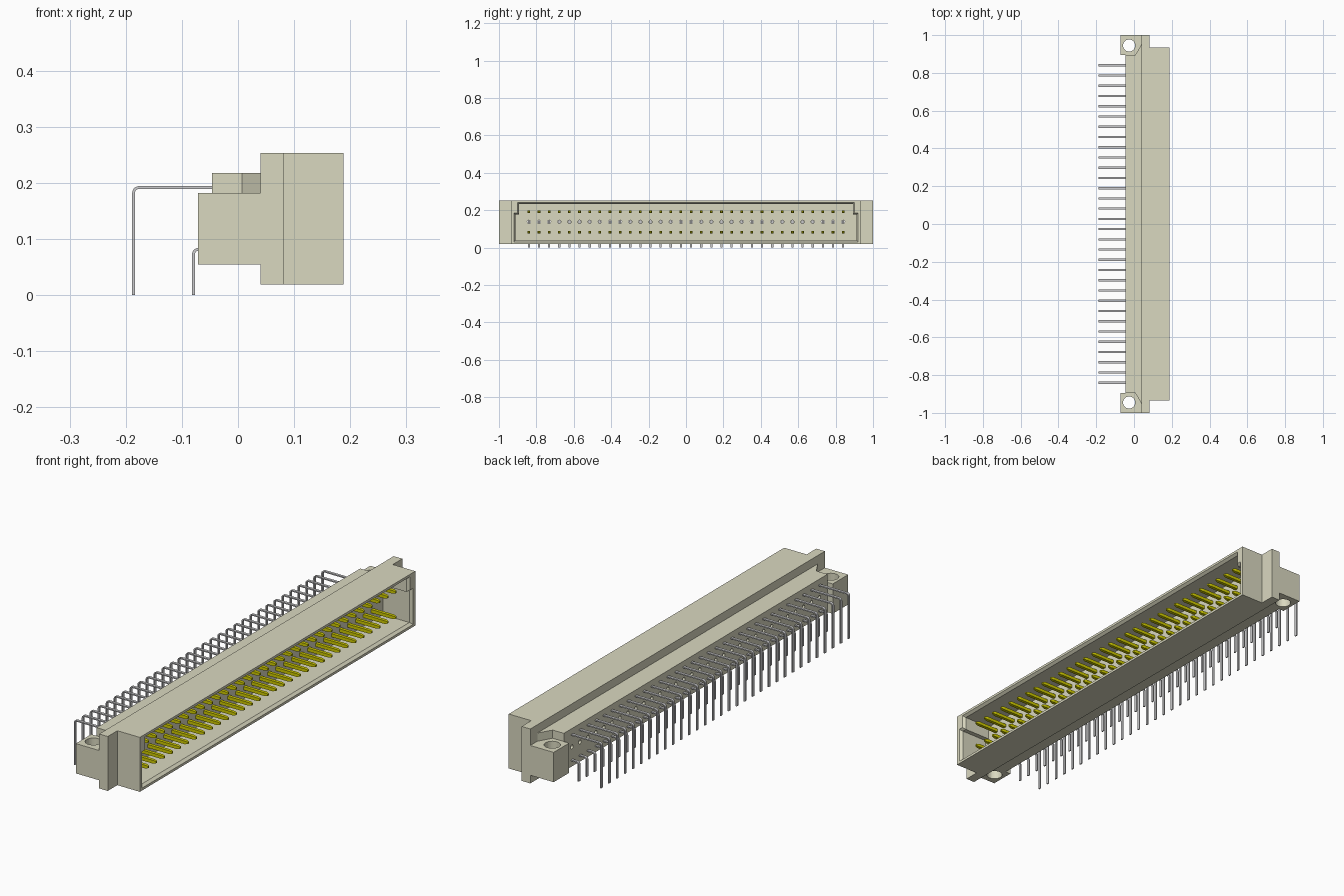
import bpy, bmesh, math
from mathutils import Matrix, Vector

cube = bpy.data.objects.get("Cube")
if cube:
    bpy.data.objects.remove(cube, do_unlink=True)

PINS, PITCH = 32, 0.0542
Y0 = -PITCH * (PINS - 1) / 2


def material(name, color):
    m = bpy.data.materials.new(name)
    m.use_nodes = True
    m.diffuse_color = (*color, 1)
    m.node_tree.nodes["Principled BSDF"].inputs["Base Color"].default_value = (*color, 1)
    return m


BEIGE = material("beige plastic", (0.70, 0.69, 0.53))
GOLD = material("gold contact", (0.62, 0.59, 0.0))
STEEL = material("tinned metal", (0.60, 0.60, 0.61))


def finish(name, bm, mat=None):
    bmesh.ops.recalc_face_normals(bm, faces=bm.faces)
    me = bpy.data.meshes.new(name)
    bm.to_mesh(me)
    bm.free()
    ob = bpy.data.objects.new(name, me)
    bpy.context.collection.objects.link(ob)
    if mat:
        me.materials.append(mat)
    else:
        ob.hide_render = True
        ob.hide_set(True)
    return ob


def loft(name, rings, mat=None):
    """Closed solid through rings with equal point counts."""
    bm = bmesh.new()
    loops = [[bm.verts.new(p) for p in ring] for ring in rings]
    n = len(loops[0])
    for a, b in zip(loops, loops[1:]):
        for i in range(n):
            bm.faces.new((a[i], a[(i + 1) % n], b[(i + 1) % n], b[i]))
    bm.faces.new(loops[0][::-1])
    bm.faces.new(loops[-1])
    return finish(name, bm, mat)


def plan_prism(name, pts, z0, z1):
    return loft(name, [[(x, y, z) for x, y in pts] for z in (z0, z1)], BEIGE)


def mirror_plan(half):
    return half + [(x, -y) for x, y in reversed(half)]


def cylinders(name, centres, radius, axis, segs):
    bm = bmesh.new()
    rot = Matrix.Rotation(math.pi / 2, 4, 'Y') if axis == 'X' else Matrix()
    for c in centres:
        bmesh.ops.create_cone(bm, cap_ends=True, segments=segs, radius1=radius, radius2=radius,
                              depth=0.3, matrix=Matrix.Translation(Vector(c)) @ rot)
    return finish(name, bm)


def cut(ob, cutter):
    mod = ob.modifiers.new("cut", 'BOOLEAN')
    mod.operation = 'DIFFERENCE'
    mod.solver = 'EXACT'
    mod.object = cutter


def repeat(ob):
    mod = ob.modifiers.new("row", 'ARRAY')
    mod.count = PINS
    mod.use_relative_offset = False
    mod.use_constant_offset = True
    mod.constant_offset_displace = (0, PITCH, 0)


# Housing: shroud with end flanges, and the narrower rear body
shroud = plan_prism("shroud", mirror_plan([(0.04, 1.0), (0.081, 1.0), (0.081, 0.935), (0.188, 0.935)]),
                    0.019, 0.253)
body = plan_prism("rear_body", mirror_plan([(-0.046, 0.895), (0.007, 0.895), (0.04, 0.952)]),
                  0.054, 0.217)


# Stepped socket opening with a chamfered rim
def opening(x, d):
    half = [(0.922 - d, 0.028 + d), (0.922 - d, 0.187 - d), (0.902 - d, 0.187 - d), (0.902 - d, 0.244 - d)]
    return [(x, y, z) for y, z in half + [(-y, z) for y, z in reversed(half)]]


cut(shroud, loft("opening_cutter", [opening(0.05, 0.010), opening(0.176, 0.010), opening(0.190, 0.0)]))

# Empty middle row of contact holes
holes = cylinders("contact_hole_cutter", [(0, Y0 + i * PITCH, 0.138) for i in range(PINS)],
                  0.009, 'X', 12)
cut(shroud, holes)
cut(body, holes)

# Mounting ears with vertical screw holes
screw_holes = cylinders("screw_hole_cutter", [(-0.026, s * 0.945, 0.12) for s in (-1, 1)],
                        0.032, 'Z', 32)
for end, s in (("back", 1), ("front", -1)):
    ear = plan_prism("mounting_ear_" + end,
                     [(-0.071, s * 0.895), (0.04, s * 0.895), (0.04, s * 1.0), (-0.071, s * 1.0)],
                     0.054, 0.182)
    cut(ear, screw_holes)


# Gold contacts with tapered tips
def contact(name, z):
    def ring(x, w):
        return [(x, Y0 + a * w, z + b * w) for a, b in ((-1, -1), (1, -1), (1, 1), (-1, 1))]
    repeat(loft(name, [ring(0.045, 0.007), ring(0.150, 0.007), ring(0.163, 0.004)], GOLD))


# Bent solder tails: flat strip with a rounded elbow
def solder_tail(name, x_out, z_top, r=0.012, t=0.005, w=0.0058):
    def arc(rad):
        return [(x_out + r - rad * math.sin(a), z_top - r + rad * math.cos(a))
                for a in (math.radians(15 * i) for i in range(7))]
    strip = ([(-0.040, z_top)] + arc(r) + [(x_out, 0), (x_out + t, 0)]
             + arc(r - t)[::-1] + [(-0.040, z_top - t)])
    repeat(loft(name, [[(x, Y0 + d, z) for x, z in strip] for d in (-w, w)], STEEL))


contact("upper_contacts", 0.192)
contact("lower_contacts", 0.083)
solder_tail("upper_solder_tails", -0.1885, 0.194)
solder_tail("lower_solder_tails", -0.082, 0.084)
